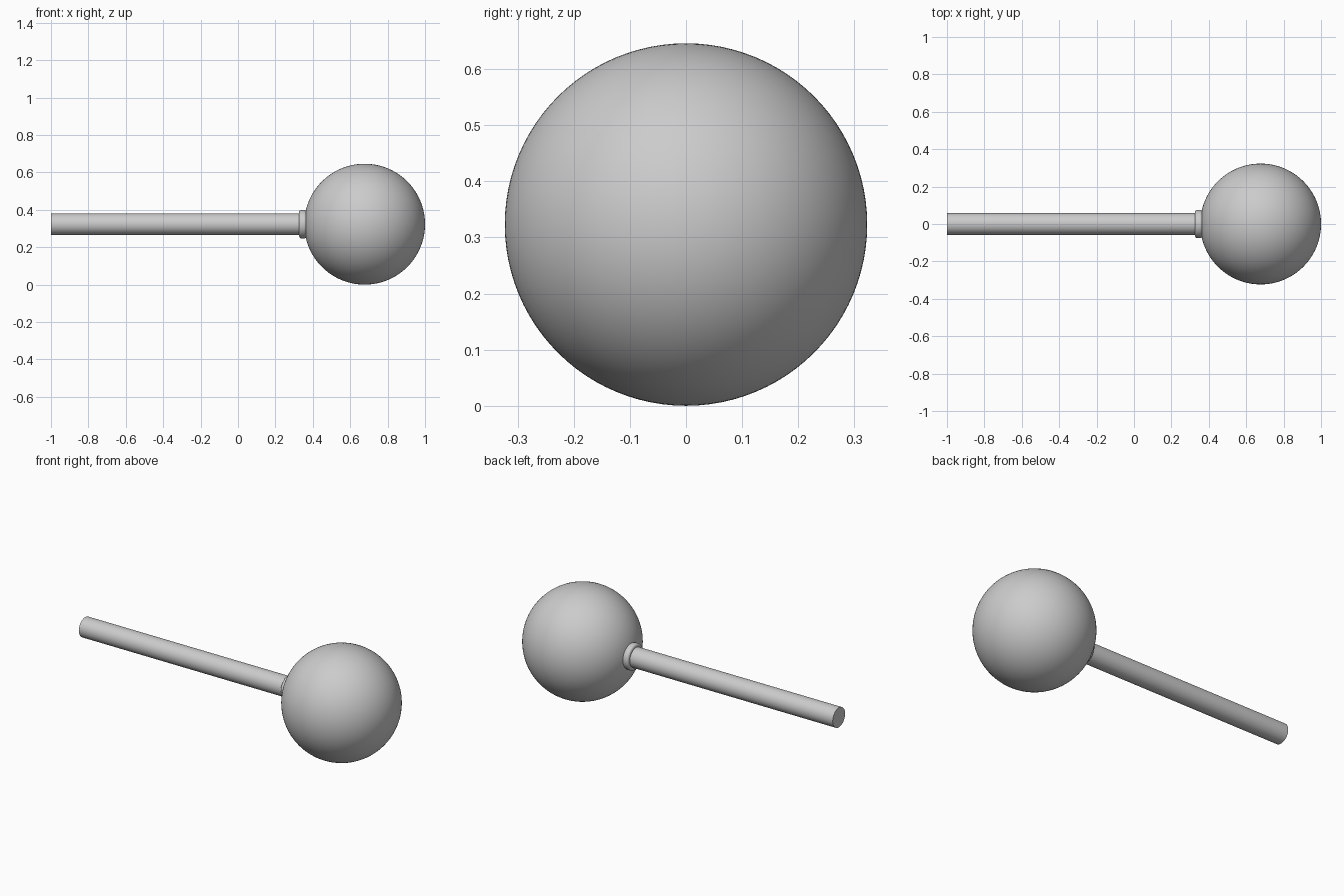
import bpy
from math import pi, radians

if "Cube" in bpy.data.objects:
    bpy.data.objects.remove(bpy.data.objects["Cube"])

AXIS_Z = 0.323       # height of the common axis
BALL_R = 0.323


def finish(obj, name):
    obj.name = name
    bpy.ops.object.shade_smooth_by_angle(angle=radians(35))
    return obj


def rod_along_x(name, x0, x1, radius):
    bpy.ops.mesh.primitive_cylinder_add(
        vertices=64, radius=radius, depth=x1 - x0,
        location=((x0 + x1) / 2, 0, AXIS_Z), rotation=(0, pi / 2, 0))
    return finish(bpy.context.object, name)


# Ball head, poles along the handle axis
bpy.ops.mesh.primitive_uv_sphere_add(
    segments=96, ring_count=64, radius=BALL_R,
    location=(1 - BALL_R, 0, AXIS_Z), rotation=(0, pi / 2, 0))
finish(bpy.context.object, "ball")

# Straight handle with a flat end
rod_along_x("handle", -1.0, 0.37, 0.058)

# Rounded collar where the handle meets the ball
collar = rod_along_x("collar", 0.327, 0.366, 0.076)
bevel = collar.modifiers.new("rounded_rim", 'BEVEL')
bevel.width = 0.012
bevel.segments = 5
bevel.limit_method = 'ANGLE'
bevel.angle_limit = radians(40)
